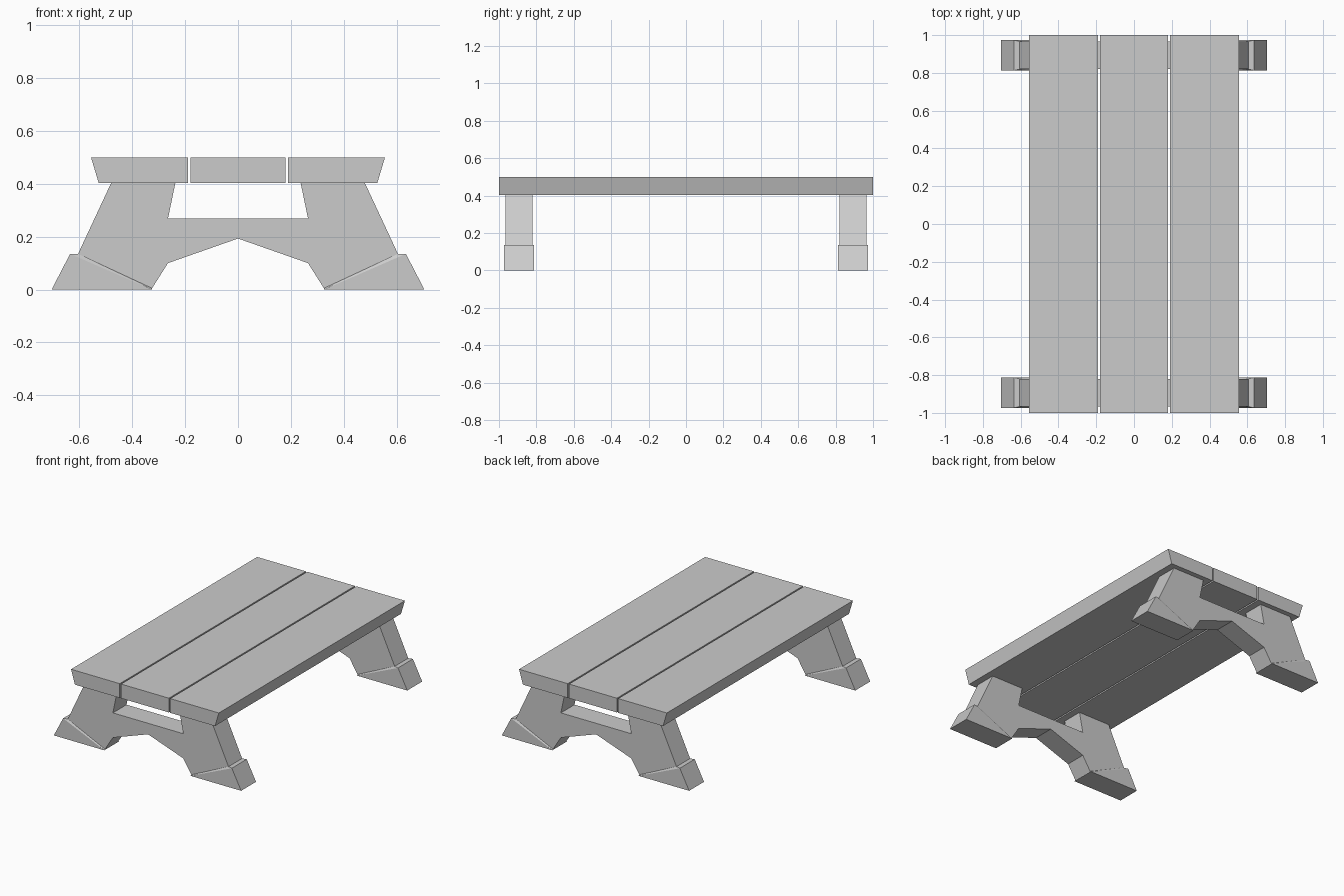
import bpy
import bmesh

if "Cube" in bpy.data.objects:
    bpy.data.objects.remove(bpy.data.objects["Cube"], do_unlink=True)

grey = bpy.data.materials.new("light grey")
grey.use_nodes = True
colour = (0.6, 0.6, 0.6, 1)
grey.diffuse_color = colour
grey.node_tree.nodes["Principled BSDF"].inputs["Base Color"].default_value = colour


def finish(name, bm):
    bmesh.ops.recalc_face_normals(bm, faces=bm.faces[:])
    mesh = bpy.data.meshes.new(name)
    bm.to_mesh(mesh)
    bm.free()
    mesh.materials.append(grey)
    obj = bpy.data.objects.new(name, mesh)
    bpy.context.collection.objects.link(obj)


def prism(name, profile, y, half):
    """Extrude an (x, z) profile along y."""
    bm = bmesh.new()
    face = bm.faces.new([bm.verts.new((x, y - half, z)) for x, z in profile])
    moved = bmesh.ops.extrude_face_region(bm, geom=[face])["geom"]
    verts = [v for v in moved if isinstance(v, bmesh.types.BMVert)]
    bmesh.ops.translate(bm, verts=verts, vec=(0, 2 * half, 0))
    finish(name, bm)


def foot(name, side, y):
    """Wide wedge whose upper edges slope in to meet the leg."""
    bm = bmesh.new()
    outer = [(0.325, 0), (0.705, 0), (0.635, 0.135)]
    inner = [(0.325, 0.005), (0.605, 0.135)]
    for points, half in ((outer, 0.08), (inner, 0.073)):
        for x, z in points:
            for s in (-1, 1):
                bm.verts.new((side * x, y + s * half, z))
    bmesh.ops.convex_hull(bm, input=bm.verts[:])
    bmesh.ops.dissolve_limit(bm, angle_limit=0.01, verts=bm.verts[:], edges=bm.edges[:])
    finish(name, bm)


# Table top: three planks, the outer two with undercut edges
bottom, top = 0.403, 0.5
prism("middle_plank", [(-0.18, bottom), (0.18, bottom), (0.18, top), (-0.18, top)], 0, 1)
for label, side in (("left", 1), ("right", -1)):
    edge = [(0.19, bottom), (0.527, bottom), (0.556, top), (0.19, top)]
    prism(label + "_plank", [(side * x, z) for x, z in edge], 0, 1)

# Trestles: one mirrored outline, joined by a crossbar with a peaked underside
half_outline = [(0.265, 0.1), (0.325, 0.005), (0.605, 0.135),
                (0.48, bottom), (0.237, bottom), (0.265, 0.268)]
outline = [(0, 0.193)] + half_outline + [(-x, z) for x, z in reversed(half_outline)]
for end, y in (("front", -0.893), ("back", 0.893)):
    prism(end + "_trestle", outline, y, 0.073)
    for label, side in (("left", 1), ("right", -1)):
        foot(end + "_" + label + "_foot", side, y)
